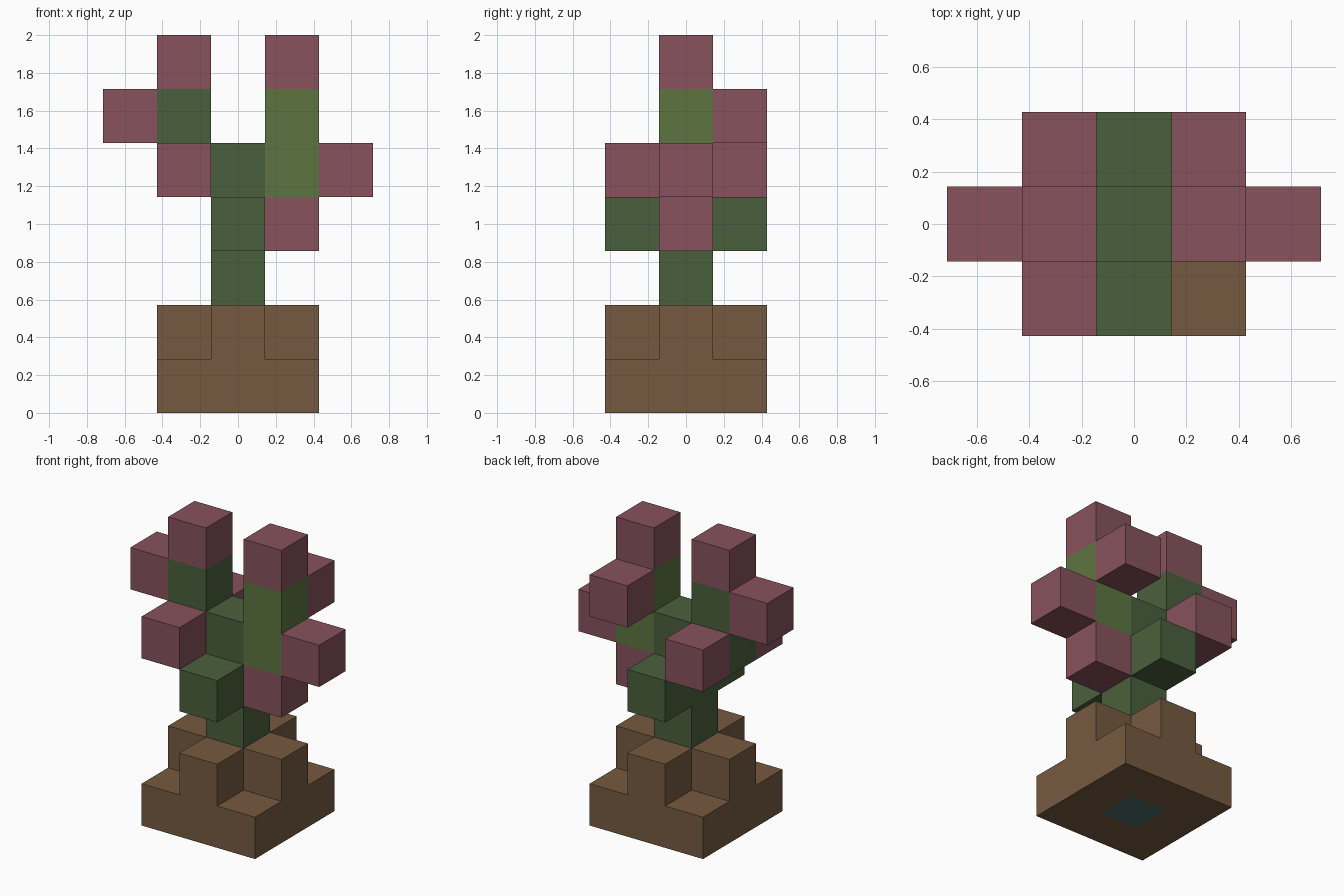
import bpy
import bmesh
from itertools import product
from mathutils import Vector

cube = bpy.data.objects.get("Cube")
if cube:
    bpy.data.objects.remove(cube, do_unlink=True)

U = 2 / 7  # edge of one block


def material(name, rgb):
    linear = [((c / 255 + 0.055) / 1.055) ** 2.4 for c in rgb] + [1]
    mat = bpy.data.materials.new(name)
    mat.use_nodes = True
    mat.diffuse_color = linear
    bsdf = mat.node_tree.nodes["Principled BSDF"]
    bsdf.inputs["Base Color"].default_value = linear
    bsdf.inputs["Roughness"].default_value = 0.9
    return mat


# Every part is a set of grid cells (x, y, layer)
ring = [c for c in product((-1, 0, 1), repeat=2) if c != (0, 0)]
parts = {
    # wide base slab with four raised blocks around the stem
    "soil_mound": (material("soil brown", (118, 90, 64)),
                   [(x, y, 0) for x, y in ring] +
                   [(x, y, 1) for x, y in ring if x * y == 0]),
    # buried core, seen only underneath
    "root_core": (material("root teal", (75, 108, 100)),
                  [(0, 0, 0), (0, 0, 1)]),
    # trunk, front and back stubs, and the branch to the right
    "main_stem": (material("stem green", (74, 96, 60)),
                  [(0, 0, z) for z in (2, 3, 4)] +
                  [(0, -1, 3), (0, 1, 3), (-1, 0, 4), (-1, 0, 5)]),
    # paler branch to the left
    "young_branch": (material("young green", (93, 117, 64)),
                     [(1, 0, 4), (1, 0, 5)]),
    "blossoms": (material("blossom pink", (136, 82, 92)),
                 [(1, 0, 3), (2, 0, 4), (1, 1, 5), (1, 0, 6),
                  (-1, -1, 4), (-1, 1, 4), (-2, 0, 5), (-1, 0, 6)]),
}
occupied = {cell for _, cells in parts.values() for cell in cells}


def build(name, mat, cells):
    """Join blocks into one shell, leaving out faces hidden between blocks."""
    bm = bmesh.new()
    for cell in cells:
        centre = Vector(cell) + Vector((0, 0, 0.5))
        for axis, side in product(range(3), (-1, 1)):
            normal = Vector((0, 0, 0))
            normal[axis] = side
            if tuple(int(v) for v in Vector(cell) + normal) in occupied:
                continue
            a = Vector((0, 0, 0))
            a[(axis + 1) % 3] = 0.5
            b = normal.cross(a)
            mid = centre + normal / 2
            corners = (mid - a - b, mid + a - b, mid + a + b, mid - a + b)
            bm.faces.new([bm.verts.new(p * U) for p in corners])
    bmesh.ops.remove_doubles(bm, verts=bm.verts, dist=0.001)
    mesh = bpy.data.meshes.new(name)
    bm.to_mesh(mesh)
    bm.free()
    mesh.materials.append(mat)
    obj = bpy.data.objects.new(name, mesh)
    bpy.context.scene.collection.objects.link(obj)


for part, (mat, cells) in parts.items():
    build(part, mat, cells)
